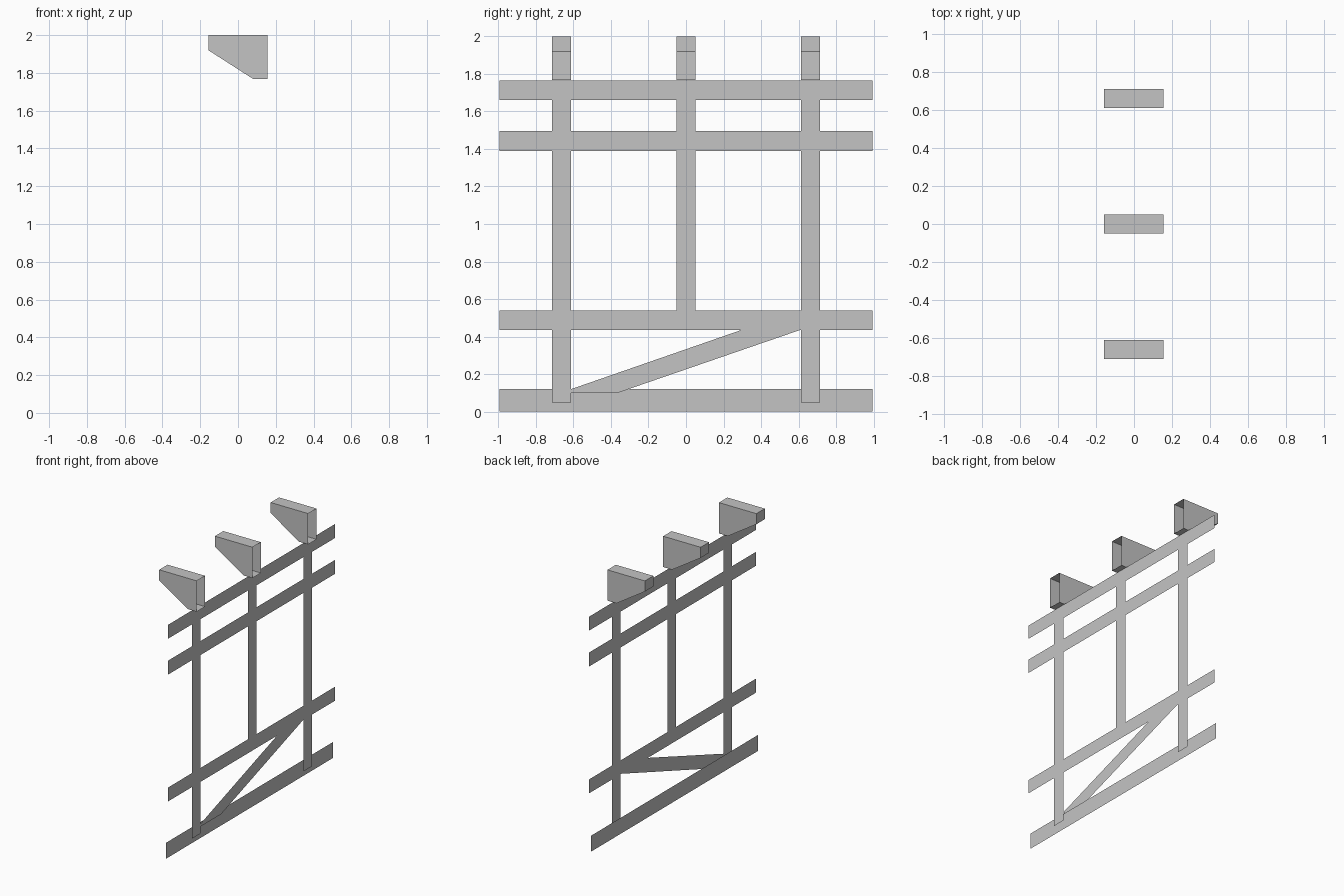
import bpy

cube = bpy.data.objects.get("Cube")
if cube:
    bpy.data.objects.remove(cube, do_unlink=True)

grey = bpy.data.materials.new("plain grey")
grey.use_nodes = True
grey.diffuse_color = (0.55, 0.55, 0.55, 1)
grey.node_tree.nodes["Principled BSDF"].inputs["Base Color"].default_value = (0.55, 0.55, 0.55, 1)


def add_mesh(name, verts, faces):
    mesh = bpy.data.meshes.new(name)
    mesh.from_pydata(verts, [], faces)
    mesh.materials.append(grey)
    obj = bpy.data.objects.new(name, mesh)
    bpy.context.collection.objects.link(obj)
    return obj


def sheet(name, x, outline):
    """Flat sheet facing +x from a (y, z) outline."""
    return add_mesh(name, [(x, y, z) for y, z in outline], [range(len(outline))])


def strip(name, x, y0, y1, z0, z1):
    return sheet(name, x, [(y0, z0), (y1, z0), (y1, z1), (y0, z1)])


def bracket(name, y, half=0.05):
    """Tapered hollow bracket, open at its +x end."""
    profile = [(0.155, 2.0), (-0.157, 2.0), (-0.157, 1.92), (0.08, 1.768), (0.155, 1.768)]
    n = len(profile)
    verts = [(x, y + s * half, z) for s in (-1, 1) for x, z in profile]
    faces = [list(range(n)), list(range(2 * n - 1, n - 1, -1))]
    faces += [(i + 1, i, i + n, i + n + 1) for i in range(n - 1)]
    return add_mesh(name, verts, faces)


# Horizontal rails
END = 0.993
for name, x, z0, z1 in (
    ("bottom_rail", 0.097, 0.0, 0.12),
    ("lower_rail", 0.113, 0.435, 0.54),
    ("middle_rail", 0.113, 1.39, 1.495),
    ("top_rail", 0.113, 1.66, 1.765),
):
    strip(name, x, -END, END, z0, z1)

# Posts with a bracket above each
for side, y, foot in (("front", -0.663, 0.05), ("centre", 0.0, 0.51), ("back", 0.663, 0.05)):
    strip(side + "_post", 0.118, y - 0.05, y + 0.05, foot, 1.72)
    bracket(side + "_bracket", y)

# Diagonal brace between the bottom and lower rails
sheet("diagonal_brace", 0.115,
      [(-0.613, 0.10), (-0.365, 0.10), (0.613, 0.437), (0.30, 0.437), (-0.613, 0.12)])
